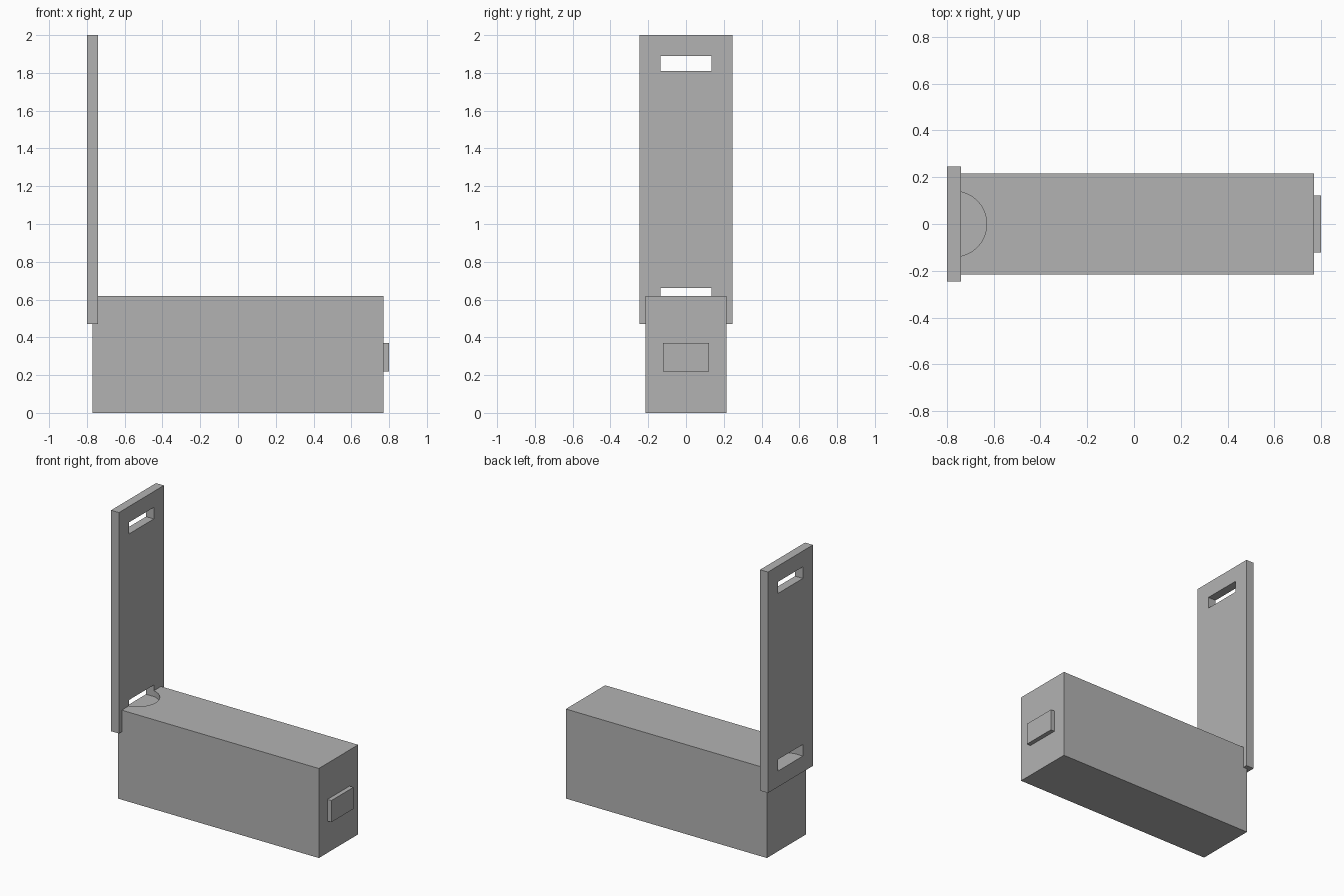
import bpy

default = bpy.data.objects.get("Cube")
if default:
    bpy.data.objects.remove(default, do_unlink=True)

grey = bpy.data.materials.new("plain grey")
grey.use_nodes = True
COLOUR = (0.45, 0.45, 0.45, 1)
grey.diffuse_color = COLOUR
grey.node_tree.nodes["Principled BSDF"].inputs["Base Color"].default_value = COLOUR


def box(name, x, y_half, z):
    """Box spanning x and z ranges, symmetric about y = 0."""
    bpy.ops.mesh.primitive_cube_add(size=1, location=(sum(x) / 2, 0, sum(z) / 2))
    ob = bpy.context.object
    ob.name = name
    ob.scale = (x[1] - x[0], 2 * y_half, z[1] - z[0])
    bpy.ops.object.transform_apply(location=False, rotation=False, scale=True)
    ob.data.materials.append(grey)
    return ob


def cut(target, cutter):
    """Subtract the cutter from the target, then discard it."""
    cutter.hide_render = True
    mod = target.modifiers.new("cut", 'BOOLEAN')
    mod.operation = 'DIFFERENCE'
    mod.solver = 'EXACT'
    mod.object = cutter
    bpy.ops.object.select_all(action='DESELECT')
    bpy.context.view_layer.objects.active = target
    target.select_set(True)
    bpy.ops.object.modifier_apply(modifier=mod.name)
    bpy.data.objects.remove(cutter, do_unlink=True)


# Long body with a half-round finger recess at the lid end
body = box("body", (-0.77, 0.77), 0.215, (0, 0.62))
bpy.ops.mesh.primitive_cylinder_add(vertices=64, radius=0.14, depth=0.2,
                                    location=(-0.77, 0, 0.68))
recess = bpy.context.object
recess.name = "recess_cutter"
recess.data.materials.append(grey)
cut(body, recess)
bpy.ops.object.shade_smooth_by_angle()

# Upright lid plate with a slot near each end
plate = box("upright_plate", (-0.80, -0.74), 0.246, (0.47, 2.0))
for bottom in (0.58, 1.81):
    cut(plate, box("slot_cutter", (-0.9, -0.6), 0.136, (bottom, bottom + 0.08)))

# Small catch on the far end
box("end_catch", (0.77, 0.80), 0.121, (0.22, 0.37))
